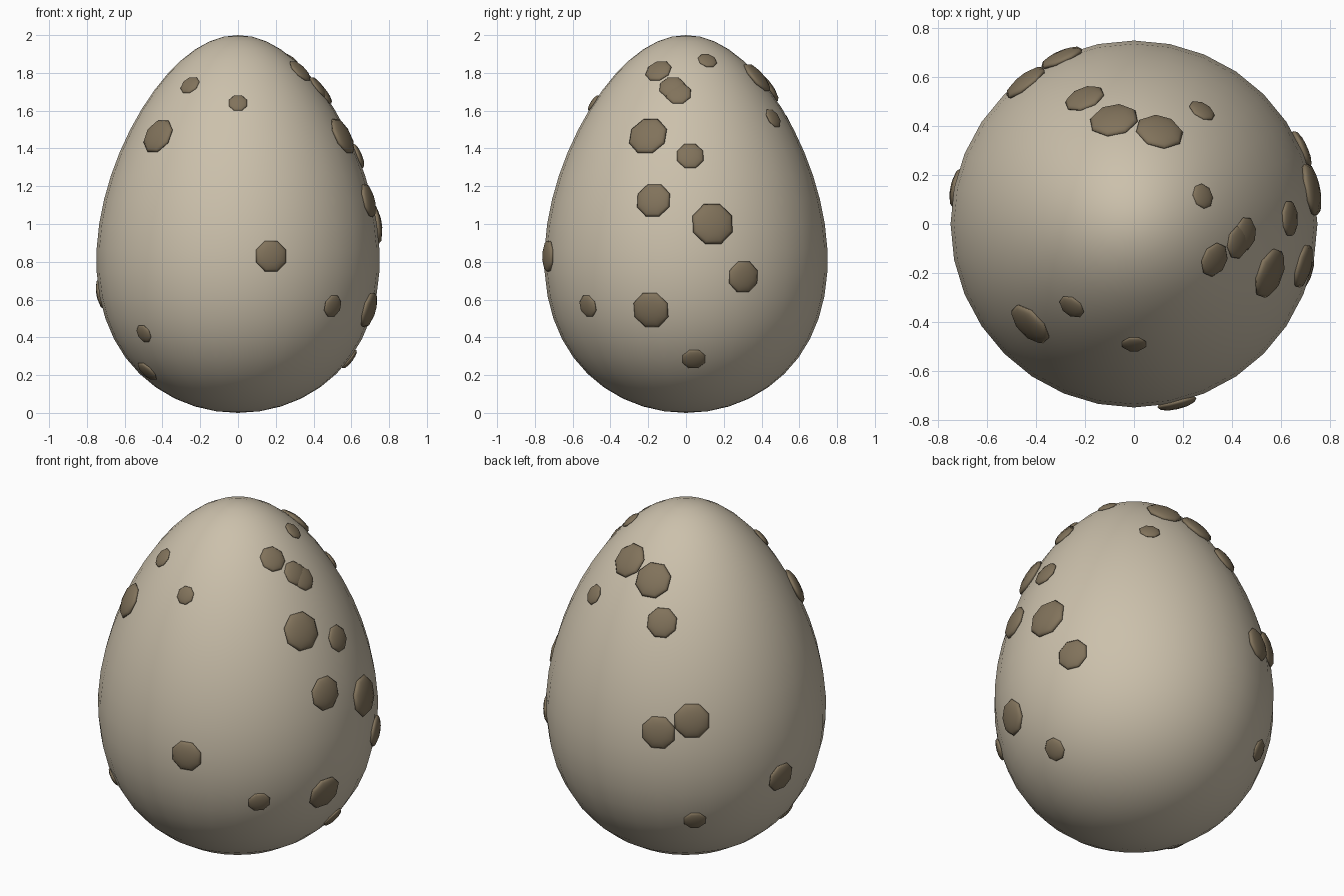
import bpy
import math
from mathutils import Vector, Matrix

default = bpy.data.objects.get("Cube")
if default:
    bpy.data.objects.remove(default, do_unlink=True)


def make_material(name, rgb):
    mat = bpy.data.materials.new(name)
    mat.use_nodes = True
    color = (*rgb, 1.0)
    mat.diffuse_color = color
    mat.node_tree.nodes["Principled BSDF"].inputs["Base Color"].default_value = color
    return mat


def egg_radius(z):
    """Radius of the egg at height z: a sphere that tapers to the top."""
    c = max(-1.0, min(1.0, z - 1.0))
    return math.sqrt(1.0 - c * c) * (0.735 - 0.152 * c)


def surface_point(azimuth, z):
    r = egg_radius(z)
    return Vector((r * math.cos(azimuth), r * math.sin(azimuth), z))


def surface_normal(azimuth, z):
    step = 0.005
    slope = (egg_radius(z + step) - egg_radius(z - step)) / (2 * step)
    return Vector((math.cos(azimuth), math.sin(azimuth), -slope)).normalized()


shell_material = make_material("warm cream", (0.60, 0.53, 0.41))
speckle_material = make_material("brown speckle", (0.22, 0.17, 0.105))

# Egg shell: a sphere with its rings pulled onto the egg profile
bpy.ops.mesh.primitive_uv_sphere_add(segments=32, ring_count=24, location=(0, 0, 1))
shell = bpy.context.object
shell.name = "egg_shell"
for v in shell.data.vertices:
    taper = 0.735 - 0.152 * v.co.z
    v.co.x *= taper
    v.co.y *= taper
shell.data.materials.append(shell_material)
bpy.ops.object.shade_smooth()

# Speckles: azimuth in degrees, height, radius
speckles = [
    # left flank, top to bottom
    (22, 1.865, 0.053), (-24, 1.81, 0.073), (-10, 1.725, 0.07),
    (-5, 1.69, 0.07), (59, 1.56, 0.058), (-20, 1.465, 0.108),
    (2, 1.36, 0.075), (-14, 1.125, 0.095), (11, 1.0, 0.115),
    (24, 0.72, 0.088), (-46, 0.565, 0.062), (-15, 0.545, 0.1),
    (4, 0.285, 0.065),
    # front and right flank
    (-127, 1.735, 0.057), (-90, 1.64, 0.052), (-136, 1.465, 0.1),
    (-76.5, 0.83, 0.088), (-138, 0.42, 0.052), (-154, 0.22, 0.065),
    # back
    (74.5, 1.775, 0.1), (101, 1.725, 0.102), (111.5, 1.54, 0.085),
    (127.5, 1.05, 0.1), (113.5, 0.98, 0.095), (168.5, 0.63, 0.085),
    (129, 0.44, 0.063),
]

# Each speckle is a flattened eight-sided lens lying on the shell
for index, (degrees, height, radius) in enumerate(speckles, start=1):
    azimuth = math.radians(degrees)
    bpy.ops.mesh.primitive_uv_sphere_add(segments=8, ring_count=6)
    spot = bpy.context.object
    spot.name = f"speckle_{index}"
    turn = surface_normal(azimuth, height).to_track_quat("Z", "Y").to_matrix().to_4x4()
    spot.matrix_world = (
        Matrix.Translation(surface_point(azimuth, height))
        @ turn
        @ Matrix.Rotation(math.radians(22.5), 4, "Z")
        @ Matrix.Diagonal((radius, radius, radius * 0.3, 1.0))
    )
    spot.data.materials.append(speckle_material)
    bpy.ops.object.shade_smooth()
